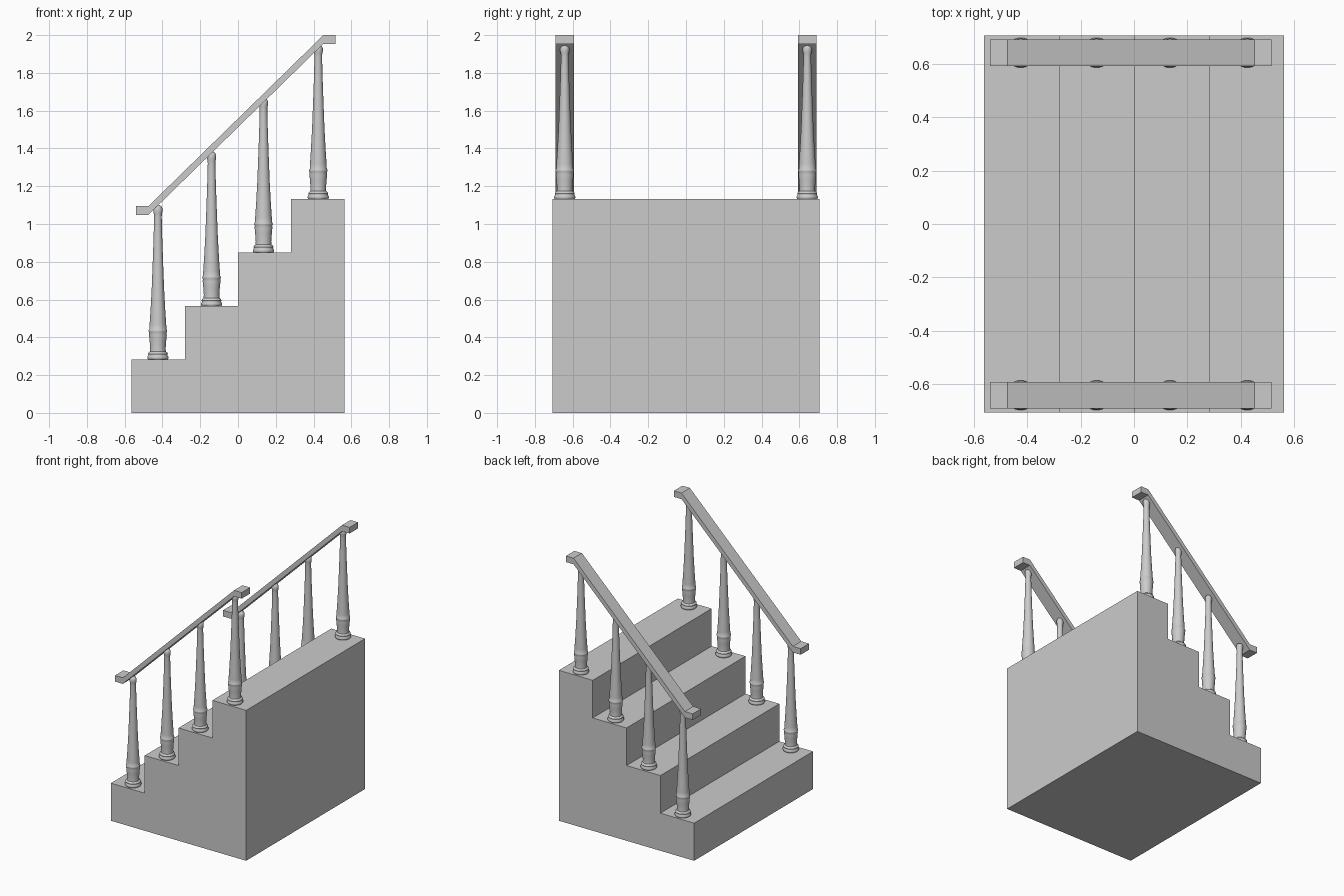
import bpy, bmesh, math

if "Cube" in bpy.data.objects:
    bpy.data.objects.remove(bpy.data.objects["Cube"])


def new_object(name, bm):
    bmesh.ops.recalc_face_normals(bm, faces=bm.faces)
    me = bpy.data.meshes.new(name)
    bm.to_mesh(me)
    bm.free()
    ob = bpy.data.objects.new(name, me)
    bpy.context.collection.objects.link(ob)
    return ob


def extrude_profile(name, pts, y0, y1):
    """Extrude an xz outline from y0 to y1."""
    bm = bmesh.new()
    face = bm.faces.new([bm.verts.new((x, y0, z)) for x, z in pts])
    ext = bmesh.ops.extrude_face_region(bm, geom=[face])
    verts = [v for v in ext["geom"] if isinstance(v, bmesh.types.BMVert)]
    bmesh.ops.translate(bm, verts=verts, vec=(0, y1 - y0, 0))
    return new_object(name, bm)


def lathe(name, profile, segments=32):
    """Spin an rz profile round the z axis."""
    bm = bmesh.new()
    vs = [bm.verts.new((r, 0, z)) for r, z in profile]
    es = [bm.edges.new(p) for p in zip(vs, vs[1:])]
    bmesh.ops.spin(bm, geom=vs + es, axis=(0, 0, 1), cent=(0, 0, 0),
                   angle=math.tau, steps=segments)
    bmesh.ops.remove_doubles(bm, verts=bm.verts, dist=0.0002)
    return new_object(name, bm)


# Solid flight of four steps
step, rise, half = 0.2815, 0.283, 0.563
outline = [(half, 0), (-half, 0)]
for i in range(4):
    outline += [(-half + i * step, (i + 1) * rise),
                (-half + (i + 1) * step, (i + 1) * rise)]
extrude_profile("stair_steps", outline, -0.707, 0.707)

# Handrails: sloped bar with level ends
rail = [(-0.54, 1.048), (-0.475, 1.048), (0.452, 1.954), (0.515, 1.954),
        (0.515, 2.0), (0.452, 2.0), (-0.475, 1.094), (-0.54, 1.094)]
for side, s in (("front", -1), ("back", 1)):
    extrude_profile(side + "_handrail", rail, s * 0.592, s * 0.692)

# Turned baluster: base ring, vase, collar, tapered shaft, rounded top
profile = [(0, 0), (0.052, 0), (0.056, 0.006), (0.056, 0.014), (0.051, 0.021),
           (0.051, 0.025), (0.053, 0.030), (0.049, 0.037), (0.042, 0.042),
           (0.041, 0.060), (0.044, 0.100), (0.047, 0.130), (0.046, 0.142),
           (0.049, 0.148), (0.049, 0.154), (0.045, 0.160), (0.044, 0.185),
           (0.039, 0.260), (0.033, 0.370), (0.028, 0.500), (0.023, 0.640),
           (0.020, 0.755), (0.021, 0.768), (0.024, 0.782), (0.024, 0.798),
           (0.019, 0.811), (0.009, 0.817), (0, 0.818)]
master = lathe("baluster", profile)
bpy.context.view_layer.objects.active = master
master.select_set(True)
bpy.ops.object.shade_smooth_by_angle(angle=math.radians(40))

# One baluster per step on each side
spots = [(x, s * 0.642, (i + 1) * rise)
         for s in (-1, 1) for i, x in enumerate((-0.424, -0.14, 0.135, 0.425))]
master.location = spots[0]
for n, loc in enumerate(spots[1:], 2):
    ob = master.copy()
    ob.name = f"baluster_{n}"
    ob.location = loc
    bpy.context.collection.objects.link(ob)
